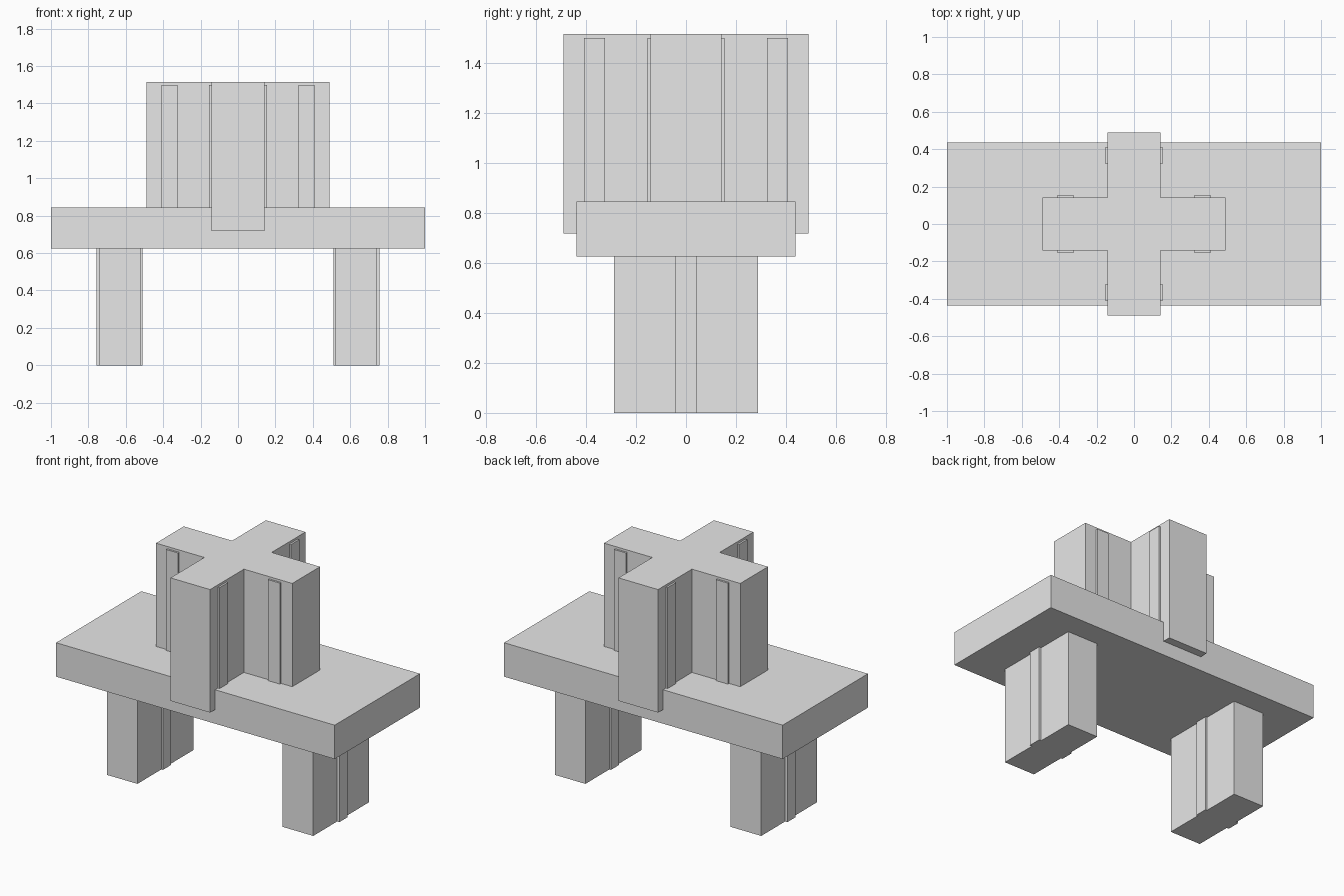
import bpy
import bmesh
from mathutils import Matrix, Vector

if "Cube" in bpy.data.objects:
    bpy.data.objects.remove(bpy.data.objects["Cube"], do_unlink=True)

# One plain grey for everything
grey = bpy.data.materials.new("light_grey")
grey.use_nodes = True
colour = (0.8, 0.8, 0.8, 1)
grey.diffuse_color = colour
grey.node_tree.nodes["Principled BSDF"].inputs["Base Color"].default_value = colour


def finish(name, bm):
    bmesh.ops.recalc_face_normals(bm, faces=bm.faces)
    mesh = bpy.data.meshes.new(name)
    bm.to_mesh(mesh)
    bm.free()
    mesh.materials.append(grey)
    obj = bpy.data.objects.new(name, mesh)
    bpy.context.collection.objects.link(obj)
    return obj


def box(name, low, high):
    low, high = Vector(low), Vector(high)
    bm = bmesh.new()
    bmesh.ops.create_cube(bm, size=1, matrix=Matrix.Translation((low + high) / 2)
                          @ Matrix.Diagonal((*(high - low), 1)))
    return finish(name, bm)


# Table slab
SLAB_BOTTOM, SLAB_TOP = 0.625, 0.845
box("table_slab", (-1, -0.437, SLAB_BOTTOM), (1, 0.437, SLAB_TOP))

# Cross-shaped tower: one arm corner profile turned four times, then extruded
REACH, HALF = 0.489, 0.142
TOWER_BOTTOM, TOWER_TOP = 0.717, 1.515
bm = bmesh.new()
outline = []
for turn in range(4):
    rotation = Matrix.Rotation(turn * 1.5707963, 3, "Z")
    for x, y in ((REACH, -HALF), (REACH, HALF), (HALF, HALF)):
        outline.append(bm.verts.new(rotation @ Vector((x, y, TOWER_BOTTOM))))
base = bm.faces.new(outline)
top = bmesh.ops.extrude_face_region(bm, geom=[base], use_keep_orig=True)
bmesh.ops.translate(bm, vec=(0, 0, TOWER_TOP - TOWER_BOTTOM),
                    verts=[v for v in top["geom"] if isinstance(v, bmesh.types.BMVert)])
finish("cross_tower", bm)

# Thin ribs standing proud of both sides of each tower arm
RIB_IN, RIB_OUT, RIB_HALF, RIB_TOP = 0.323, 0.408, 0.154, 1.5
for side, sign in (("left", 1), ("right", -1)):
    a, b = sorted((sign * RIB_IN, sign * RIB_OUT))
    box(f"{side}_arm_rib", (a, -RIB_HALF, TOWER_BOTTOM), (b, RIB_HALF, RIB_TOP))
for side, sign in (("back", 1), ("front", -1)):
    a, b = sorted((sign * RIB_IN, sign * RIB_OUT))
    box(f"{side}_arm_rib", (-RIB_HALF, a, TOWER_BOTTOM), (RIB_HALF, b, RIB_TOP))

# Legs, each with a narrow rib on its inner and outer faces
for side, sign in (("left", 1), ("right", -1)):
    a, b = sorted((sign * 0.521, sign * 0.741))
    box(f"{side}_leg", (a, -0.287, 0), (b, 0.287, SLAB_BOTTOM))
    a, b = sorted((sign * 0.51, sign * 0.757))
    box(f"{side}_leg_rib", (a, -0.042, 0), (b, 0.042, SLAB_BOTTOM))
